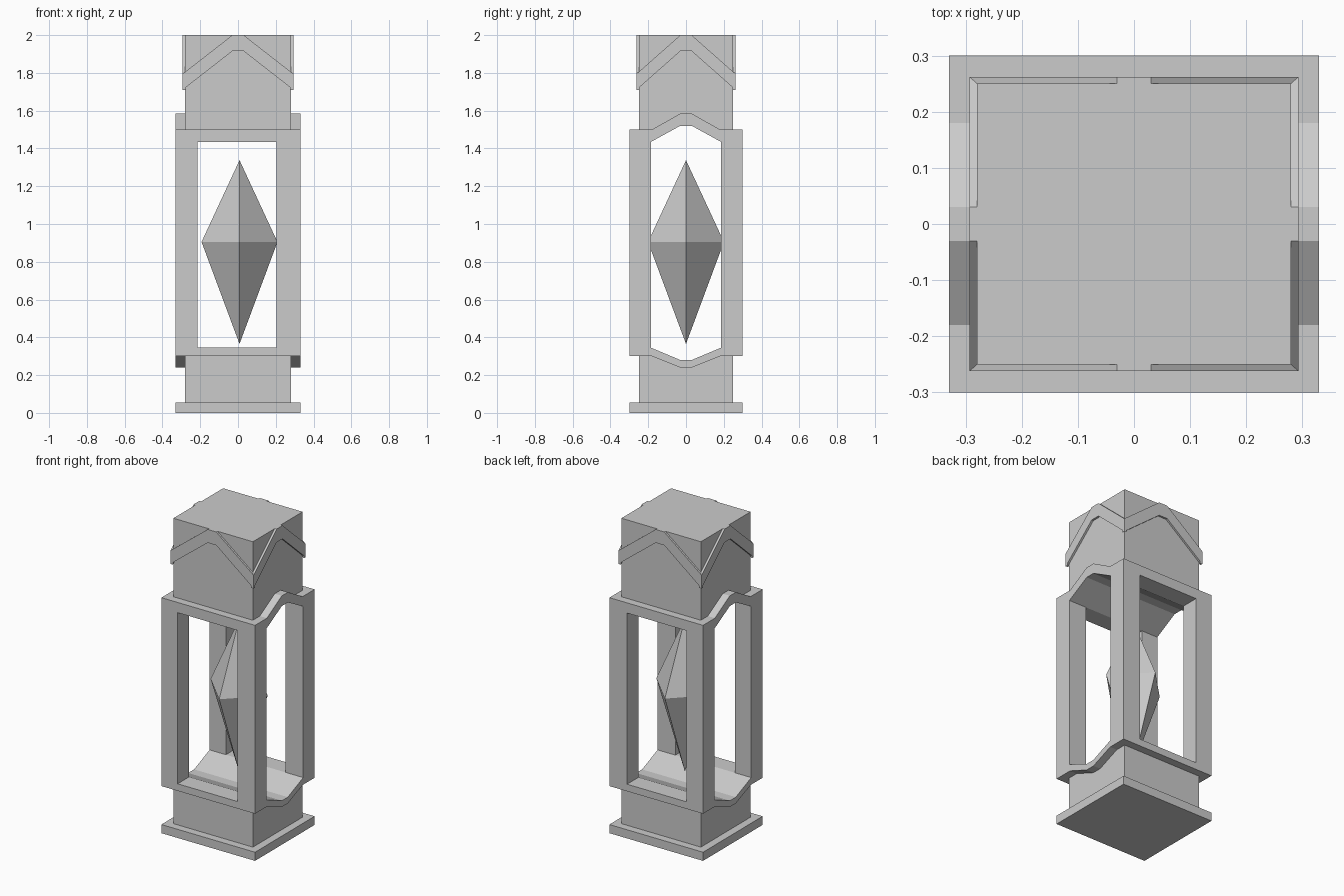
import bpy, bmesh
from mathutils import Vector

if "Cube" in bpy.data.objects:
    bpy.data.objects.remove(bpy.data.objects["Cube"])


def prism(name, pts, axis, lo, hi):
    """Extrude a (horizontal, z) profile along x or y."""
    bm = bmesh.new()

    def place(u, z, d):
        return Vector((d, u, z)) if axis == "x" else Vector((u, d, z))
    verts = [bm.verts.new(place(u, z, lo)) for u, z in pts]
    face = bm.faces.new(verts)
    ext = bmesh.ops.extrude_face_region(bm, geom=[face])
    shift = place(0, 0, hi - lo)
    bmesh.ops.translate(bm, vec=shift, verts=[v for v in ext["geom"] if isinstance(v, bmesh.types.BMVert)])
    bmesh.ops.recalc_face_normals(bm, faces=bm.faces)
    mesh = bpy.data.meshes.new(name)
    bm.to_mesh(mesh)
    bm.free()
    ob = bpy.data.objects.new(name, mesh)
    bpy.context.collection.objects.link(ob)
    return ob


def box_pts(a, b, z0, z1):
    return [(a, z0), (b, z0), (b, z1), (a, z1)]


def bumped(w, flat, bump):
    """Edge running from -w to w that rises or dips in the middle."""
    return [(-w, flat), (-0.18, flat), (-0.03, bump), (0.03, bump), (0.18, flat), (w, flat)]


def cut(ob, cutter):
    mod = ob.modifiers.new("cut", "BOOLEAN")
    mod.operation = "DIFFERENCE"
    mod.solver = "EXACT"
    mod.object = cutter
    bpy.context.view_layer.objects.active = ob
    bpy.ops.object.modifier_apply(modifier=mod.name)
    bpy.data.objects.remove(cutter)


# Foot plate and lower block (its top fits the dip of the cage)
prism("foot_plate", box_pts(-0.3, 0.3, 0, 0.055), "x", -0.33, 0.33)
prism("lower_block", bumped(0.25, 0.3, 0.24) + [(0.25, 0.055), (-0.25, 0.055)], "x", -0.28, 0.28)

# Open lantern cage with a through opening on each axis
cage = prism("lantern_cage", bumped(0.3, 0.3, 0.24) + bumped(0.3, 1.5, 1.585)[::-1], "x", -0.33, 0.33)
side_hole = [(-0.185, 0.345), (-0.03, 0.28), (0.03, 0.28), (0.185, 0.345),
             (0.185, 1.435), (0.03, 1.52), (-0.03, 1.52), (-0.185, 1.435)]
cut(cage, prism("side_cutter", side_hole, "x", -0.5, 0.5))
cut(cage, prism("front_cutter", box_pts(-0.215, 0.205, 0.345, 1.435), "y", -0.5, 0.5))

# Upper block, seated on the raised cage top
prism("upper_block", bumped(0.25, 1.5, 1.585) + [(0.25, 2.0), (-0.25, 2.0)], "x", -0.28, 0.28)


# Zigzag trim bands on all four faces
def chevron(w):
    return [(-w, 1.71), (-0.03, 1.915), (0.03, 1.915), (w, 1.71),
            (w, 1.795), (0.03, 2.0), (-0.03, 2.0), (-w, 1.795)]


for side, s in (("positive", 1), ("negative", -1)):
    prism("trim_y_" + side, chevron(0.293), "y", 0.245 * s, 0.262 * s)
    prism("trim_x_" + side, chevron(0.262), "x", 0.275 * s, 0.293 * s)

# Floating four-sided crystal
bm = bmesh.new()
cx, r, zm = 0.008, 0.201, 0.905
ring = [bm.verts.new((cx + r * x, r * y, zm)) for x, y in ((1, 0), (0, 1), (-1, 0), (0, -1))]
for tip_z in (0.365, 1.338):
    tip = bm.verts.new((cx, 0, tip_z))
    for i in range(4):
        bm.faces.new((ring[i], ring[(i + 1) % 4], tip))
bmesh.ops.recalc_face_normals(bm, faces=bm.faces)
mesh = bpy.data.meshes.new("crystal")
bm.to_mesh(mesh)
bm.free()
bpy.context.collection.objects.link(bpy.data.objects.new("crystal", mesh))
